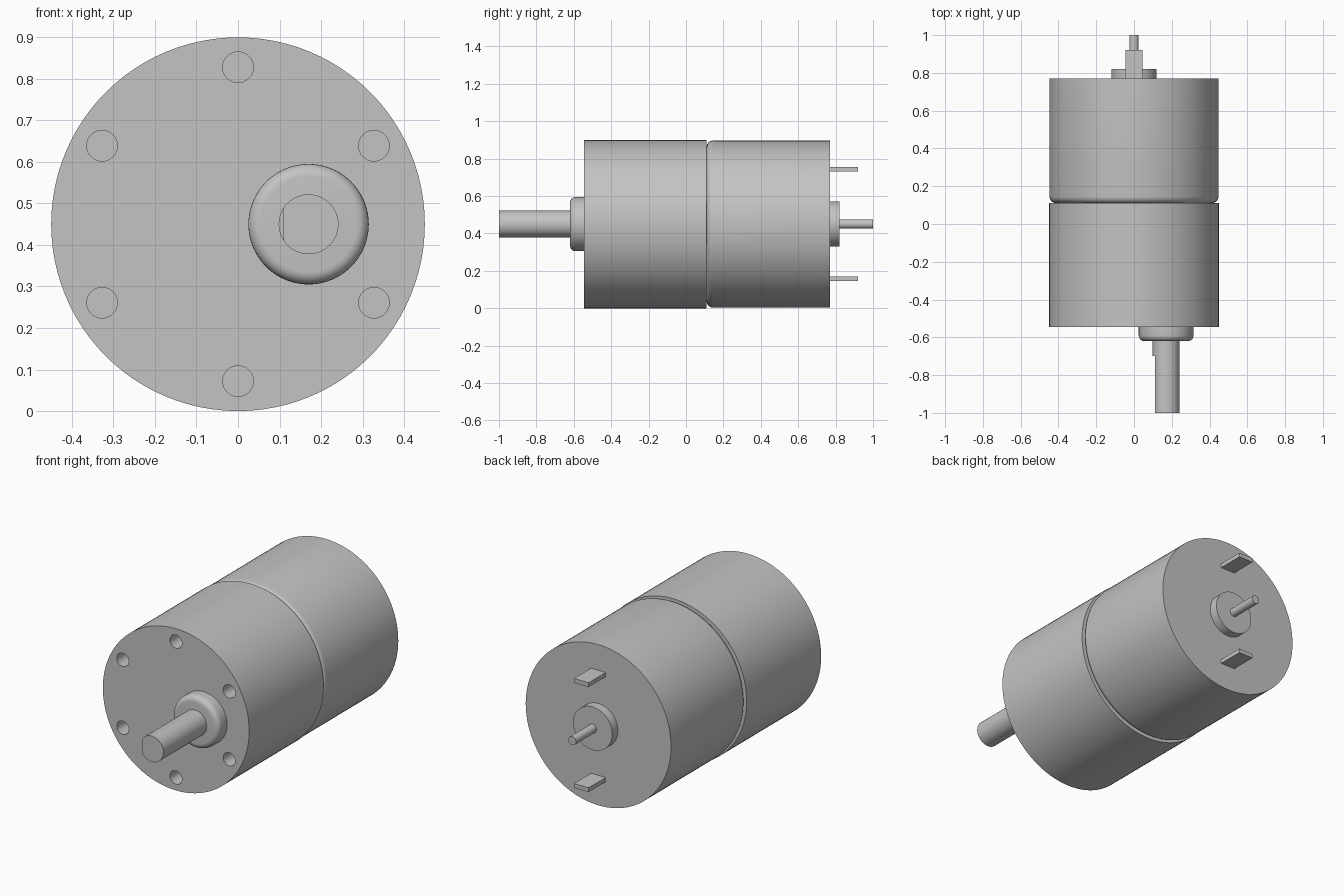
import bpy
import bmesh
from math import radians, sin, cos, pi

if "Cube" in bpy.data.objects:
    bpy.data.objects.remove(bpy.data.objects["Cube"], do_unlink=True)

AXIS_Z = 0.45      # height of the motor axis
SHAFT_X = 0.17     # sideways offset of the output shaft

metal = bpy.data.materials.new("grey_metal")
metal.use_nodes = True
metal.diffuse_color = (0.55, 0.55, 0.55, 1)
metal.node_tree.nodes["Principled BSDF"].inputs["Base Color"].default_value = (0.55, 0.55, 0.55, 1)


def make_object(name, bm):
    bmesh.ops.recalc_face_normals(bm, faces=bm.faces)
    mesh = bpy.data.meshes.new(name)
    bm.to_mesh(mesh)
    bm.free()
    mesh.materials.append(metal)
    obj = bpy.data.objects.new(name, mesh)
    bpy.context.collection.objects.link(obj)
    return obj


def smooth(obj):
    bpy.ops.object.select_all(action="DESELECT")
    obj.select_set(True)
    bpy.context.view_layer.objects.active = obj
    bpy.ops.object.shade_smooth_by_angle(angle=radians(30))


def turned(name, radius, front, back, x=0.0, z=AXIS_Z, fillet=0.0, sides=96):
    """Cylinder along y, with an optional rounded front edge."""
    profile = [(radius, front), (radius, back)]
    if fillet:
        arc = [i * pi / 12 for i in range(7)]
        profile = [(radius - fillet + fillet * sin(a), front + fillet - fillet * cos(a)) for a in arc]
        profile.append((radius, back))
    bm = bmesh.new()
    rings = []
    for r, y in profile:
        angles = [2 * pi * i / sides for i in range(sides)]
        rings.append([bm.verts.new((x + r * cos(a), y, z + r * sin(a))) for a in angles])
    for a, b in zip(rings, rings[1:]):
        for i in range(sides):
            j = (i + 1) % sides
            bm.faces.new((a[i], a[j], b[j], b[i]))
    bm.faces.new(rings[0])
    bm.faces.new(rings[-1])
    return make_object(name, bm)


def box(name, low, high):
    bm = bmesh.new()
    bmesh.ops.create_cube(bm, size=1)
    for v in bm.verts:
        v.co = [(l + h) / 2 + c * (h - l) for c, l, h in zip(v.co, low, high)]
    return make_object(name, bm)


def cut(obj, cutter):
    cutter.hide_render = True
    mod = obj.modifiers.new("cut", "BOOLEAN")
    mod.operation = "DIFFERENCE"
    mod.solver = "EXACT"
    mod.object = cutter
    bpy.context.view_layer.objects.active = obj
    bpy.ops.object.modifier_apply(modifier=mod.name)
    bpy.data.objects.remove(cutter, do_unlink=True)


# Gearbox with a ring of six blind mounting holes
gearbox = turned("gearbox_housing", 0.45, -0.545, 0.11)
for k in range(6):
    a = radians(30 + 60 * k)
    cut(gearbox, turned("hole_cutter", 0.037, -0.6, -0.43, 0.378 * cos(a),
                        AXIS_Z + 0.378 * sin(a), sides=32))

# Output shaft with a flat on its right side
shaft = turned("output_shaft", 0.072, -1.0, -0.6, SHAFT_X, sides=64)
cut(shaft, box("flat_cutter", (0.0, -1.1, 0.3), (0.11, -0.7, 0.6)))

# Remaining turned parts
parts = [
    gearbox,
    shaft,
    turned("output_boss", 0.145, -0.62, -0.545, SHAFT_X, fillet=0.03),
    turned("motor_can", 0.447, 0.11, 0.77, fillet=0.035),
    turned("rear_bearing", 0.12, 0.77, 0.82, sides=64),
    turned("rear_shaft", 0.024, 0.82, 1.0, sides=32),
]
for part in parts:
    smooth(part)

# Flat electrical terminals above and below the rear bearing
for label, side in (("upper", 1), ("lower", -1)):
    z = AXIS_Z + 0.292 * side
    box(label + "_terminal", (-0.045, 0.77, z - 0.012), (0.045, 0.92, z + 0.012))
